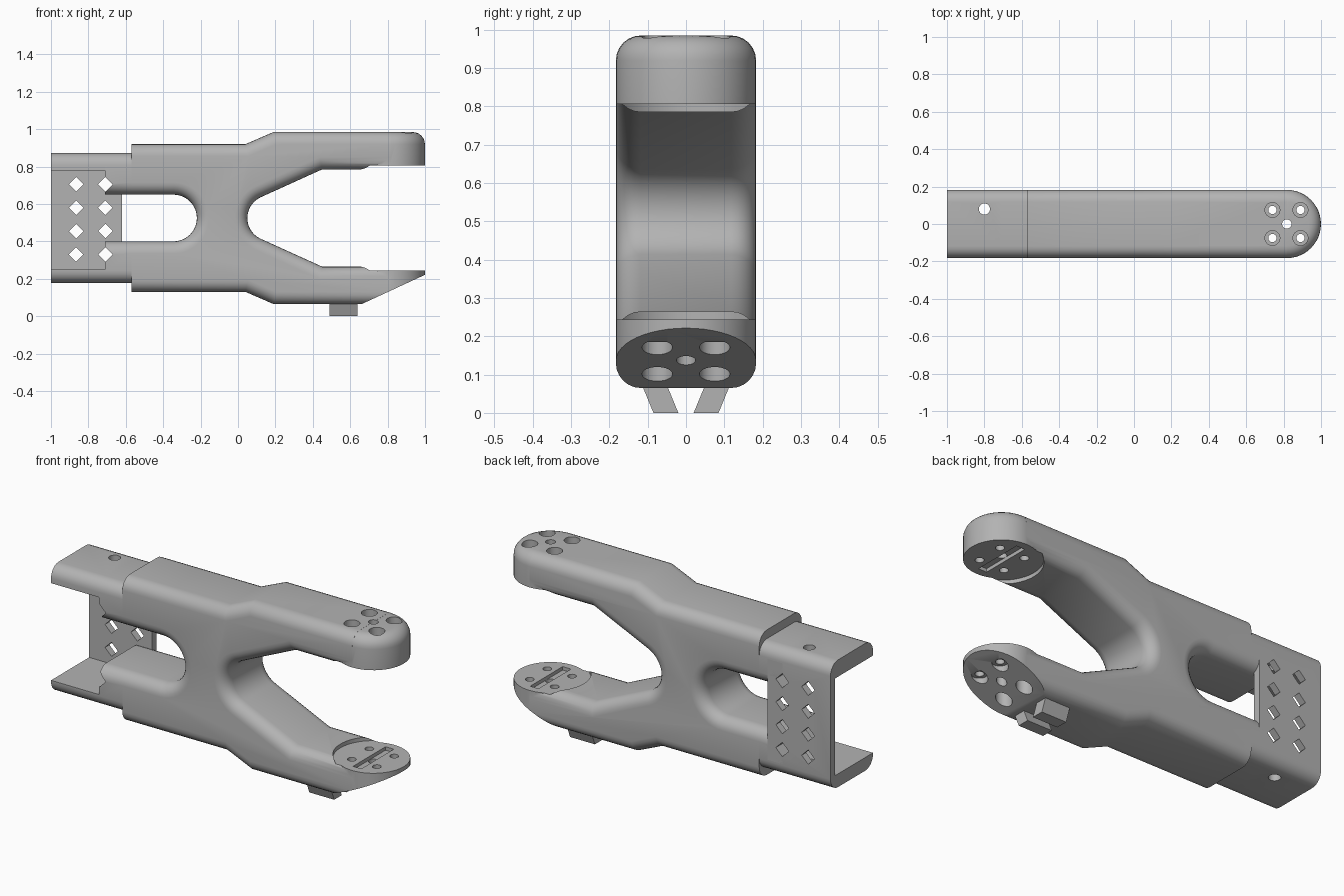
import bpy, bmesh
from math import sin, cos, radians
from mathutils import Matrix, Vector

if "Cube" in bpy.data.objects:
    bpy.data.objects.remove(bpy.data.objects["Cube"])

MID = 0.525      # height of the symmetry plane
HALF = 0.183     # half width
ROUND = 0.065    # edge rounding
TIP = 0.817      # centre of the rounded tips

grey = bpy.data.materials.new("plain_grey")
grey.use_nodes = True
grey.diffuse_color = (0.45, 0.45, 0.45, 1)
grey.node_tree.nodes["Principled BSDF"].inputs["Base Color"].default_value = grey.diffuse_color


def finish(bm, name):
    bmesh.ops.recalc_face_normals(bm, faces=bm.faces)
    mesh = bpy.data.meshes.new(name)
    bm.to_mesh(mesh)
    bm.free()
    mesh.materials.append(grey)
    obj = bpy.data.objects.new(name, mesh)
    bpy.context.collection.objects.link(obj)
    return obj


def prism(name, outline, rounded=True):
    """Extrude an x-z outline across y, rounding its long edges."""
    bm = bmesh.new()
    face = bm.faces.new([bm.verts.new((x, -HALF, z)) for x, z in outline])
    out = bmesh.ops.extrude_face_region(bm, geom=[face])
    verts = [v for v in out["geom"] if isinstance(v, bmesh.types.BMVert)]
    bmesh.ops.translate(bm, verts=verts, vec=(0, 2 * HALF, 0))
    bmesh.ops.recalc_face_normals(bm, faces=bm.faces)
    if rounded:
        lo, hi = min(p[0] for p in outline), max(p[0] for p in outline)

        def is_long(e):
            a, b = (v.co for v in e.verts)
            at_end = abs(a.x - b.x) < 1e-4 and min(abs(a.x - lo), abs(a.x - hi)) < 1e-4
            return abs(a.y - b.y) < 1e-4 and not at_end
        bmesh.ops.bevel(bm, geom=[e for e in bm.edges if is_long(e)], offset=ROUND,
                        segments=6, profile=0.5, affect='EDGES', clamp_overlap=False)
    return finish(bm, name)


def rect(x0, x1, z0, z1):
    return [(x0, z0), (x1, z0), (x1, z1), (x0, z1)]


def box(name, x0, x1, y0, y1, z0, z1):
    bm = bmesh.new()
    size = (x1 - x0, y1 - y0, z1 - z0, 1)
    centre = Vector((x0 + x1, y0 + y1, z0 + z1)) / 2
    bmesh.ops.create_cube(bm, size=1, matrix=Matrix.Translation(centre) @ Matrix.Diagonal(size))
    return finish(bm, name)


def rod(x, y, r, z0, z1, sides=24):
    bm = bmesh.new()
    bmesh.ops.create_cone(bm, cap_ends=True, segments=sides, radius1=r, radius2=r, depth=z1 - z0,
                          matrix=Matrix.Translation((x, y, (z0 + z1) / 2)))
    return finish(bm, "cutter")


def combine(obj, other, op='DIFFERENCE', keep=False):
    mod = obj.modifiers.new("combine", 'BOOLEAN')
    mod.operation, mod.object, mod.solver = op, other, 'EXACT'
    bpy.context.view_layer.objects.active = obj
    bpy.ops.object.modifier_apply(modifier=mod.name)
    if not keep:
        bpy.data.objects.remove(other)


def arc(cx, r, a0, a1, n):
    angles = [radians(a0 + (a1 - a0) * i / n) for i in range(n + 1)]
    return [(cx + r * cos(a), r * sin(a)) for a in angles]


# Forked body: upper half outline, mirrored downwards
upper = arc(-0.345, 0.125, 0, 90, 10)
upper += [(-0.57, 0.125), (-0.57, 0.395), (0.04, 0.395), (0.19, 0.46),
          (TIP, 0.46), (TIP, 0.26), (0.45, 0.26)]
upper += arc(0.172, 0.122, 114.4, 180, 9)
upper[-1] = (0.05, 0)
lower = [(x, -d) for x, d in reversed(upper[1:-1])]
body = prism("forked_body", [(x, MID + d) for x, d in upper + lower])


# Round jaw tips
def jaw_tip(side):
    r, top = HALF - 0.0005, 0.4595
    profile = [(0, 0.265), (r, 0.265)]
    profile += [(r - ROUND + ROUND * cos(radians(a)), top - ROUND + ROUND * sin(radians(a)))
                for a in range(0, 91, 15)]
    profile.append((0, top))
    bm = bmesh.new()
    verts = [bm.verts.new((TIP + p, 0, MID + side * d)) for p, d in profile]
    edges = [bm.edges.new(pair) for pair in zip(verts, verts[1:])]
    bmesh.ops.spin(bm, geom=verts + edges, cent=(TIP, 0, 0), axis=(0, 0, 1),
                   angle=radians(360), steps=48)
    bmesh.ops.remove_doubles(bm, verts=bm.verts, dist=1e-4)
    return finish(bm, "jaw_tip")


for side in (1, -1):
    combine(body, jaw_tip(side), 'UNION')

# Sloped underside of the lower jaw
slope = prism("cutter", [(0.64, 0.055), (1.04, 0.24), (1.04, -0.2), (0.64, -0.2)], False)
slope.scale.y = 2
bpy.context.view_layer.update()
combine(body, slope)

# Round seats with a cross slot on the inner jaw faces
combine(body, rod(TIP, 0, 0.2, MID - 0.281, MID + 0.281, 64))
combine(body, box("cutter", TIP - 0.025, TIP + 0.025, -0.14, 0.14, MID - 0.3, MID + 0.3))

# Screw holes with wider outer bores
combine(body, rod(TIP, 0, 0.025, -0.2, 1.2))
for x in (0.74, 0.89):
    for y in (-0.075, 0.075):
        combine(body, rod(x, y, 0.022, -0.2, 1.2))
        combine(body, rod(x, y, 0.04, MID + 0.34, 1.2))
        combine(body, rod(x, y, 0.04, -0.2, MID - 0.34))

# Rear arms, open channel and back plate
arms = [prism("upper_rear_arm", rect(-0.71, -0.57, 0.65, 0.872)),
        prism("lower_rear_arm", rect(-0.71, -0.57, 0.178, 0.40))]
channel = prism("rear_channel", rect(-1, -0.71, 0.178, 0.872))
combine(channel, box("cutter", -1.1, -0.6, -0.3, 0.145, 0.25, 0.78))
plate = box("back_plate", -0.71, -0.62, 0.145, HALF, 0.25, 0.80)
combine(channel, rod(-0.8, 0.08, 0.03, -0.2, 1.2))

# Two columns of diamond holes
bm = bmesh.new()
for x in (-0.865, -0.709):
    for z in (0.33, 0.455, 0.58, 0.705):
        place = Matrix.Translation((x, 0, z)) @ Matrix.Rotation(radians(45), 4, 'Y')
        bmesh.ops.create_cube(bm, size=1, matrix=place @ Matrix.Diagonal((0.055, 0.8, 0.055, 1)))
diamonds = finish(bm, "cutter")
for part in arms + [channel, plate]:
    combine(part, diamonds, keep=True)
bpy.data.objects.remove(diamonds)

# Splayed feet under the lower jaw
for side, name in ((1, "left_foot"), (-1, "right_foot")):
    foot = box(name, 0.49, 0.64, 0.02, 0.085, 0, 0.085)
    for v in foot.data.vertices:
        if v.co.z > 0.04:
            v.co.y += 0.035
        v.co.y *= side
    if side < 0:
        foot.data.flip_normals()

# Smooth shading with sharp edges kept
bpy.ops.object.select_all(action='DESELECT')
for obj in [body, channel] + arms:
    obj.select_set(True)
bpy.context.view_layer.objects.active = body
bpy.ops.object.shade_smooth_by_angle(angle=radians(30))
bpy.ops.object.select_all(action='DESELECT')
